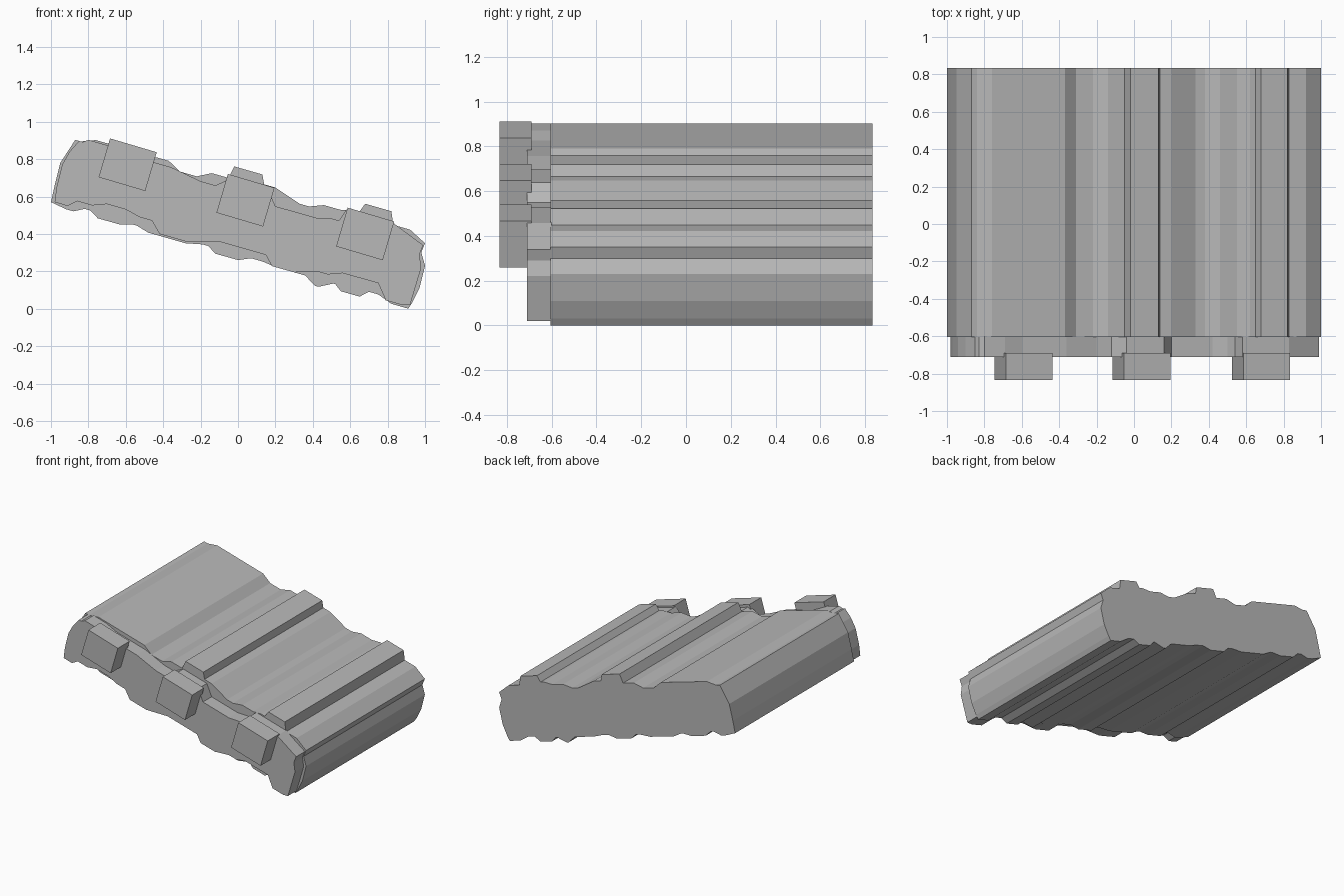
import bpy
import bmesh
import math
from mathutils import Matrix, Vector

default_cube = bpy.data.objects.get("Cube")
if default_cube:
    bpy.data.objects.remove(default_cube, do_unlink=True)

SLOPE = -.285
TOP_LEVEL = .655
BOTTOM_LEVEL = .27


def make_material(name, level):
    material = bpy.data.materials.new(name)
    colour = (level, level, level, 1)
    material.diffuse_color = colour
    material.use_nodes = True
    shader = material.node_tree.nodes["Principled BSDF"]
    shader.inputs["Base Color"].default_value = colour
    return material


stone = make_material("plain grey stone", .48)


def contour(level, ridges):
    """Follow the sloping surface line, left to right, with each ridge or
    groove given as its left edge, right edge and height above the line."""
    points = []
    for left, right, height in ridges:
        for x in (left, right):
            points.append((x, level + SLOPE * x + height))
    return points


def closed_outline(top_ridges, right_end, bottom_ridges, left_end):
    """Join both contours and the two rough ends clockwise into one loop."""
    top = contour(TOP_LEVEL, top_ridges)
    bottom = contour(BOTTOM_LEVEL, bottom_ridges)
    return left_end + top + right_end + bottom[::-1]


def extrude_profile(name, outline, front, back):
    """Extrude a closed x-z outline along y between front and back."""
    mesh = bpy.data.meshes.new(name)
    bm = bmesh.new()
    corners = [bm.verts.new((x, front, z)) for x, z in outline]
    face = bm.faces.new(corners)
    result = bmesh.ops.extrude_face_region(bm, geom=[face])
    moved = [item for item in result["geom"] if isinstance(item, bmesh.types.BMVert)]
    bmesh.ops.translate(bm, verts=moved, vec=(0, back - front, 0))
    bmesh.ops.recalc_face_normals(bm, faces=bm.faces)
    bm.to_mesh(mesh)
    bm.free()
    mesh.materials.append(stone)
    part = bpy.data.objects.new(name, mesh)
    bpy.context.collection.objects.link(part)
    return part


# Main slab with ridges running front to back
slab_outline = closed_outline(
    top_ridges=[
        (-.87, -.84, 0), (-.76, -.37, .03), (-.31, -.22, -.01),
        (-.14, -.05, .03), (-.02, .13, .1), (.14, .2, .05),
        (.33, .38, 0), (.46, .55, .03), (.62, .65, .05),
        (.68, .82, .1), (.83, .92, .03),
    ],
    right_end=[(1, .35), (.98, .3), (1, .23), (.97, .11), (.93, .03)],
    bottom_ridges=[
        (-.92, -.88, 0), (-.82, -.79, .03), (-.75, -.63, 0),
        (-.56, -.54, .02), (-.48, -.28, 0), (-.19, -.16, .02),
        (-.12, 0, -.01), (.07, .13, .02), (.2, .36, .01),
        (.41, .43, -.03), (.51, .52, .01), (.55, .65, -.02),
        (.7, .75, .02), (.82, .91, -.01),
    ],
    left_end=[(-1, .57), (-.98, .66), (-.95, .78)],
)
extrude_profile("ridged_slab", slab_outline, -.605, .833)

# Slightly smaller end slab in front of the main one
end_outline = closed_outline(
    top_ridges=[
        (-.85, -.83, 0), (-.8, -.69, .02), (-.6, -.36, 0),
        (-.2, -.12, -.03), (-.04, .16, .03), (.2, .42, -.05),
        (.5, .54, -.03), (.58, .83, .04),
    ],
    right_end=[(.99, .34), (.97, .29), (.98, .22), (.92, .02)],
    bottom_ridges=[
        (-.93, -.91, .02), (-.86, -.78, .06), (-.7, -.6, .09),
        (-.53, -.46, .07), (-.42, -.28, .01), (-.1, .15, .06),
        (.18, .3, .01), (.42, .48, .05), (.56, .75, .08),
        (.79, .88, 0),
    ],
    left_end=[(-.98, .57), (-.97, .65), (-.94, .77), (-.9, .84)],
)
extrude_profile("end_slab", end_outline, -.71, -.6)

# Three tilted blocks projecting from the end slab
tilt = Matrix.Rotation(math.radians(-16.5), 2)
half_width, half_height = .13, .108
signs = [(-1, -1), (1, -1), (1, 1), (-1, 1)]
centres = {"left_block": (.68, .4), "middle_block": (.04, .58), "right_block": (-.59, .77)}
for name, centre in centres.items():
    outline = [Vector(centre) + tilt @ Vector((across * half_width, up * half_height))
               for across, up in signs]
    extrude_profile(name, outline, -.833, -.69)
